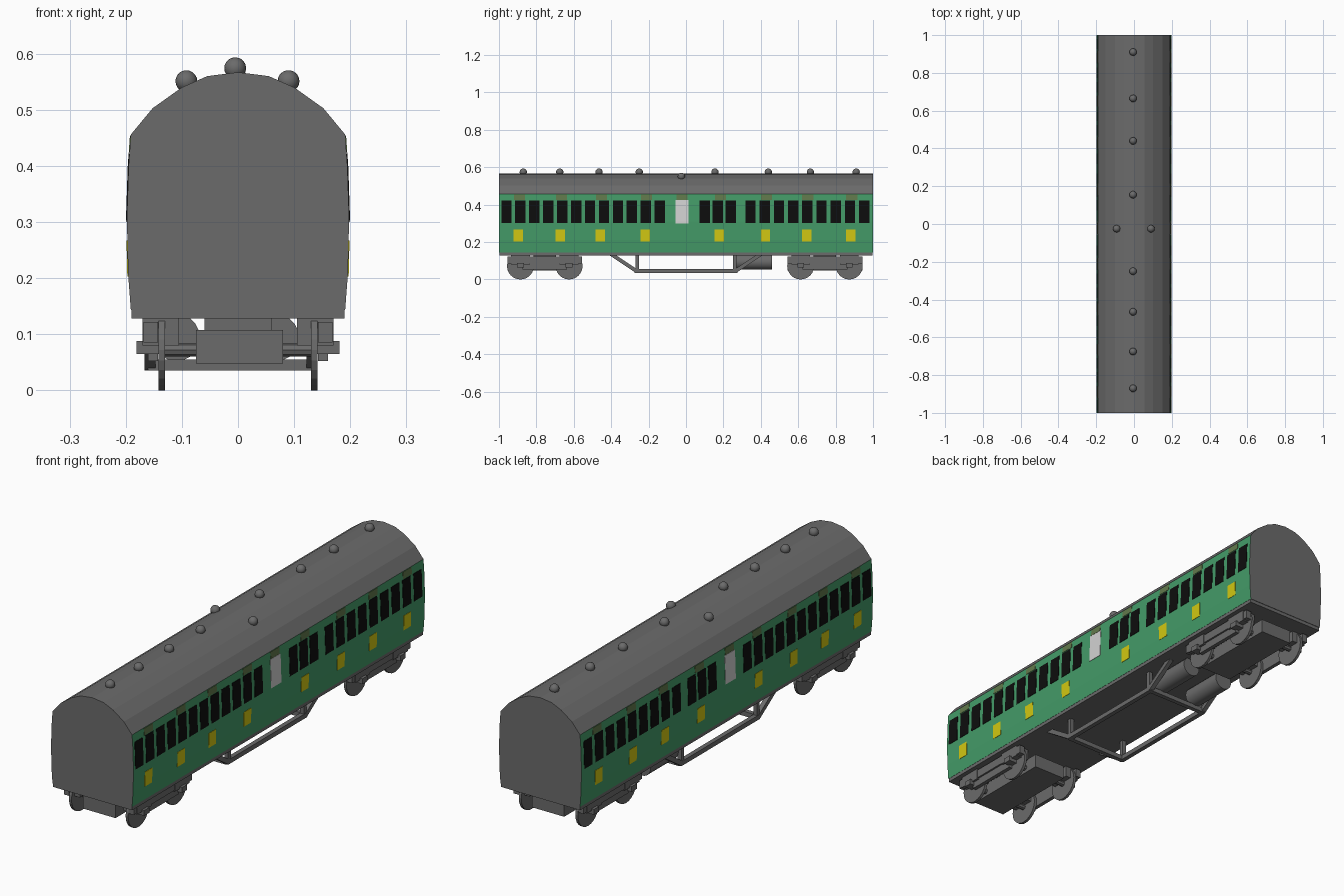
import bpy, bmesh, math
from mathutils import Vector

if "Cube" in bpy.data.objects:
    bpy.data.objects.remove(bpy.data.objects["Cube"])


def material(name, rgb):
    m = bpy.data.materials.new(name)
    m.diffuse_color = (*rgb, 1)
    m.use_nodes = True
    m.node_tree.nodes["Principled BSDF"].inputs["Base Color"].default_value = m.diffuse_color
    return m


GREY = material("grey", (0.147, 0.147, 0.147))
GREEN = material("green", (0.058, 0.33, 0.14))
BLACK = material("window black", (0.004, 0.004, 0.004))
YELLOW = material("yellow", (0.65, 0.58, 0.006))
WHITE = material("off white", (0.65, 0.65, 0.65))
OLIVE = material("olive", (0.12, 0.19, 0.07))


def finish(name, bm, *mats):
    bmesh.ops.recalc_face_normals(bm, faces=bm.faces)
    me = bpy.data.meshes.new(name)
    bm.to_mesh(me)
    bm.free()
    for m in mats:
        me.materials.append(m)
    ob = bpy.data.objects.new(name, me)
    bpy.context.collection.objects.link(ob)
    return ob


def prism(bm, section, y0, y1):
    """Extrude an (x, z) section along y."""
    a = [bm.verts.new((x, y0, z)) for x, z in section]
    b = [bm.verts.new((x, y1, z)) for x, z in section]
    n = len(a)
    bm.faces.new(a)
    bm.faces.new(b[::-1])
    for i in range(n):
        bm.faces.new((a[i], b[i], b[(i + 1) % n], a[(i + 1) % n]))


def box(bm, x0, x1, y0, y1, z0, z1):
    prism(bm, [(x0, z0), (x1, z0), (x1, z1), (x0, z1)], y0, y1)


def cylinder(bm, centre, radius, depth, axis, sides):
    rot = Vector((0, 0, 1)).rotation_difference(Vector(axis)).to_matrix().to_4x4()
    rot.translation = centre
    bmesh.ops.create_cone(bm, cap_ends=True, segments=sides, radius1=radius,
                          radius2=radius, depth=depth, matrix=rot)


# Coach body: bowed sides and an arched roof in one shell
SIDE = [(0.191, 0.143), (0.196, 0.21), (0.198, 0.31), (0.195, 0.40), (0.191, 0.456)]
ROOF = [(0.152, 0.503), (0.10, 0.54), (0.055, 0.56)]
half = SIDE + ROOF
bm = bmesh.new()
prism(bm, half + [(0, 0.567)] + [(-x, z) for x, z in reversed(half)], -1, 1)
bm.normal_update()
for f in bm.faces:
    side_face = abs(f.normal.x) > 0.9 and f.calc_center_median().z < 0.456
    f.material_index = 1 if side_face else 0
finish("coach_body", bm, GREY, GREEN)

# Floor slab
bm = bmesh.new()
box(bm, -0.19, 0.19, -0.998, 0.998, 0.128, 0.148)
finish("floor_slab", bm, GREY)


def side_x(z):
    for (xa, za), (xb, zb) in zip(SIDE, SIDE[1:]):
        if z <= zb:
            return xa + (xb - xa) * (z - za) / (zb - za)
    return SIDE[-1][0]


def side_plates(name, centres, width, z0, z1, mat):
    """Thin plates that follow the bowed side, on both sides of the coach."""
    zs = [z0] + [z for _, z in SIDE if z0 < z < z1] + [z1]
    bm = bmesh.new()
    for s in (-1, 1):
        section = [(s * (side_x(z) + 0.0015), z) for z in zs]
        section += [(s * (side_x(z) - 0.002), z) for z in reversed(zs)]
        for y in centres:
            prism(bm, section, y - width / 2, y + width / 2)
    return finish(name, bm, mat)


windows = [-0.96 + 0.0745 * i for i in range(12)]
windows += [0.10, 0.17, 0.24] + [0.345 + 0.076 * i for i in range(9)]
doors = [-0.896, -0.672, -0.458, -0.217, 0.178, 0.425, 0.645, 0.88]
side_plates("windows", windows, 0.055, 0.303, 0.421, BLACK)
side_plates("frosted_window", [-0.022], 0.07, 0.30, 0.424, WHITE)
side_plates("door_panels", doors, 0.05, 0.203, 0.267, YELLOW)
side_plates("door_vents", [d + 0.006 for d in doors] + [-0.022], 0.06, 0.425, 0.454, OLIVE)

# Roof ventilators
vents = [(-0.005, y, 0.574) for y in (-0.87, -0.675, -0.465, -0.25, 0.155, 0.44, 0.665, 0.91)]
vents += [(-0.092, -0.025, 0.551), (0.09, -0.025, 0.551)]
bm = bmesh.new()
for v in vents:
    geo = bmesh.ops.create_uvsphere(bm, u_segments=16, v_segments=10, radius=0.0195)
    bmesh.ops.translate(bm, verts=geo["verts"], vec=v)
for f in bm.faces:
    f.smooth = True
finish("roof_ventilators", bm, GREY)

# Bogies: centre block, side frames, axle boxes and wheels
for label, yc in (("front", -0.755), ("rear", 0.743)):
    frame, wheels = bmesh.new(), bmesh.new()
    box(frame, -0.075, 0.08, yc - 0.2, yc + 0.2, 0.048, 0.108)
    box(frame, -0.06, 0.06, yc - 0.06, yc + 0.06, 0.10, 0.13)
    for s in (-1, 1):
        box(frame, s * 0.143, s * 0.168, yc - 0.2, yc + 0.2, 0.085, 0.122)
        box(frame, s * 0.143, s * 0.16, yc - 0.12, yc + 0.12, 0.052, 0.09)
        for dy in (-0.13, 0.13):
            y = yc + dy
            box(frame, s * 0.105, s * 0.17, y - 0.05, y + 0.05, 0.08, 0.128)
            box(frame, s * 0.14, s * 0.181, y - 0.018, y + 0.018, 0.065, 0.088)
            cylinder(wheels, (s * 0.136, y, 0.072), 0.072, 0.012, (1, 0, 0), 24)
    for dy in (-0.13, 0.13):
        cylinder(wheels, (0, yc + dy, 0.072), 0.012, 0.27, (1, 0, 0), 8)
    finish(label + "_bogie_frame", frame, GREY)
    finish(label + "_wheels", wheels, GREY)


# Underframe trussing with posts and cross bars
def bar(bm, a, b, width):
    a, b = Vector(a), Vector(b)
    mid, d = (a + b) / 2, b - a
    across = Vector((1, 0, 0)) * width / 2
    up = d.cross(Vector((1, 0, 0))).normalized() * width / 2
    ends = [[bm.verts.new(p + i * across + j * up)
             for i, j in ((-1, -1), (1, -1), (1, 1), (-1, 1))] for p in (a, b)]
    bm.faces.new(ends[0])
    bm.faces.new(ends[1][::-1])
    for i in range(4):
        k = (i + 1) % 4
        bm.faces.new((ends[0][i], ends[1][i], ends[1][k], ends[0][k]))


bm = bmesh.new()
for x in (-0.157, 0.132):
    bar(bm, (x, -0.27, 0.045), (x, 0.27, 0.045), 0.02)
    for s in (-1, 1):
        bar(bm, (x, s * 0.265, 0.045), (x, s * 0.40, 0.135), 0.02)
        bar(bm, (x, s * 0.26, 0.045), (x, s * 0.26, 0.135), 0.018)
for y in (-0.265, 0.265):
    box(bm, -0.16, 0.135, y - 0.01, y + 0.01, 0.035, 0.055)
finish("truss_frame", bm, GREY)

# Gas tanks slung under the floor
bm = bmesh.new()
for x in (-0.11, 0.067):
    cylinder(bm, (x, 0.36, 0.094), 0.042, 0.20, (0, 1, 0), 20)
tanks = finish("gas_tanks", bm, GREY)
bpy.context.view_layer.objects.active = tanks
tanks.select_set(True)
bpy.ops.object.shade_smooth_by_angle()
